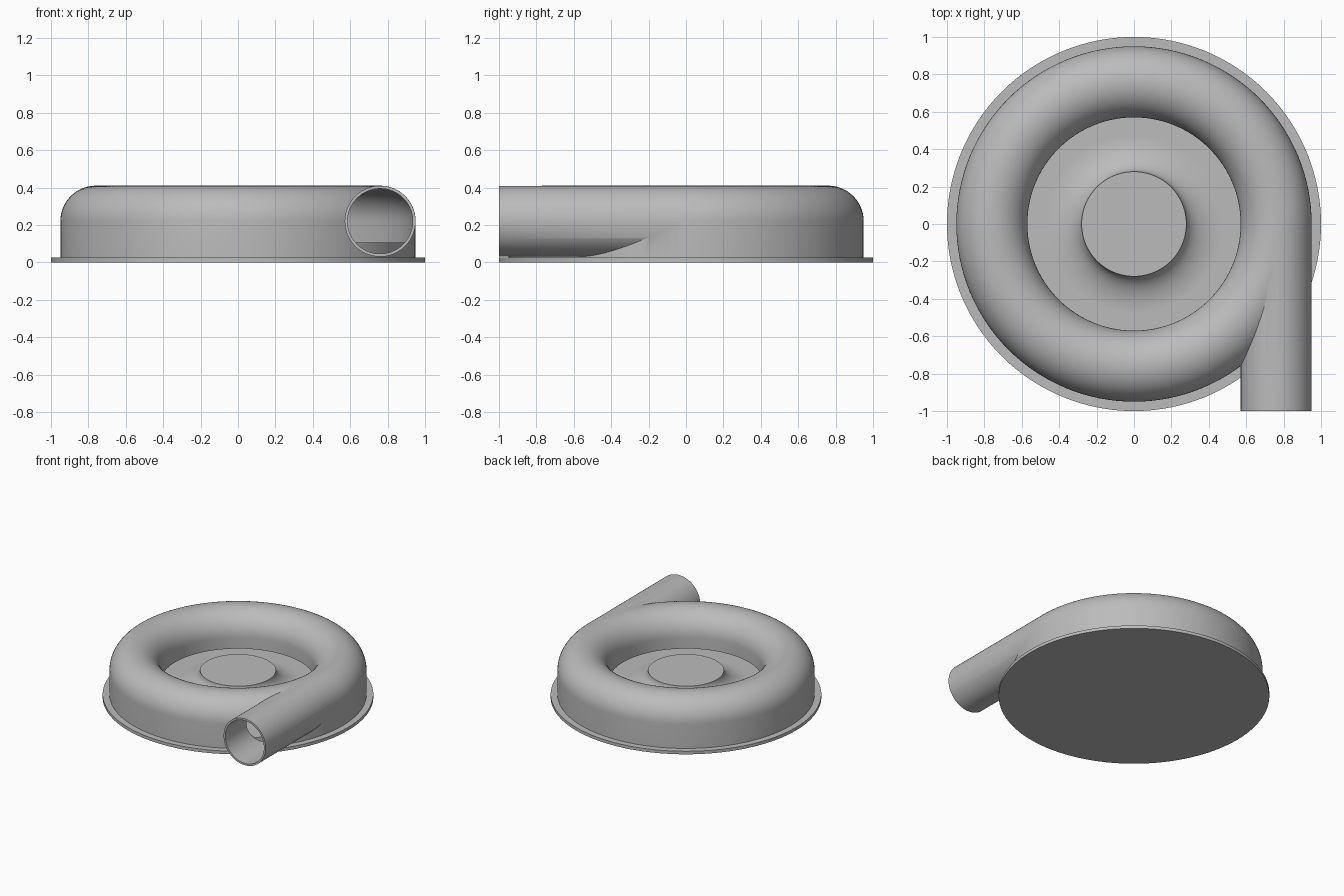
import bpy, bmesh, math
from mathutils import Matrix, Vector

old = bpy.data.objects.get("Cube")
if old:
    bpy.data.objects.remove(old, do_unlink=True)

SEGMENTS = 128
TUBE_X, TUBE_Z, TUBE_R, WALL = 0.76, 0.22, 0.19, 0.015

grey = bpy.data.materials.new("metal_grey")
grey.use_nodes = True
colour = (0.5, 0.5, 0.5, 1)
grey.diffuse_color = colour
grey.node_tree.nodes["Principled BSDF"].inputs["Base Color"].default_value = colour


def make_object(name, bm):
    bmesh.ops.recalc_face_normals(bm, faces=bm.faces)
    mesh = bpy.data.meshes.new(name)
    bm.to_mesh(mesh)
    bm.free()
    mesh.materials.append(grey)
    obj = bpy.data.objects.new(name, mesh)
    bpy.context.collection.objects.link(obj)
    return obj


def lathe(name, profile):
    """Revolve a closed (radius, height) outline about z."""
    bm = bmesh.new()
    rings = []
    for i in range(SEGMENTS):
        a = 2 * math.pi * i / SEGMENTS
        rings.append([bm.verts.new((r * math.cos(a), r * math.sin(a), z)) for r, z in profile])
    n = len(profile)
    for i, ring in enumerate(rings):
        nxt = rings[(i + 1) % SEGMENTS]
        for j in range(n):
            k = (j + 1) % n
            if profile[j][0] or profile[k][0]:
                bm.faces.new((ring[j], nxt[j], nxt[k], ring[k]))
    bmesh.ops.remove_doubles(bm, verts=bm.verts, dist=1e-5)
    return make_object(name, bm)


def arc(cx, cz, rx, rz, start, end, steps=28):
    angles = [math.radians(start + (end - start) * i / steps) for i in range(steps + 1)]
    return [(cx + rx * math.cos(a), cz + rz * math.sin(a)) for a in angles]


def rod(name, radius, y0, y1):
    """Cylinder along y on the outlet axis."""
    bm = bmesh.new()
    place = Matrix.Translation(Vector((TUBE_X, (y0 + y1) / 2, TUBE_Z)))
    bmesh.ops.create_cone(bm, cap_ends=True, segments=96, radius1=radius, radius2=radius,
                          depth=y1 - y0, matrix=place @ Matrix.Rotation(math.pi / 2, 4, 'X'))
    return make_object(name, bm)


def smooth(obj):
    bpy.ops.object.select_all(action='DESELECT')
    obj.select_set(True)
    bpy.context.view_layer.objects.active = obj
    bpy.ops.object.shade_smooth_by_angle(angle=math.radians(30))


# Base flange, raised floor and flared central hub
hub_flare = arc(0.48, 0.22, 0.20, 0.115, 270, 180)
base = lathe("base_plate_and_hub",
             [(0, 0), (1, 0), (1, 0.025), (0.94, 0.025), (0.94, 0.105)] + hub_flare + [(0, 0.22)])

# Ring housing: rounded top, straight outer wall, inner lip
housing = lathe("ring_housing",
                [(0.57, 0.02)] + arc(TUBE_X, TUBE_Z, TUBE_R, TUBE_R, 180, 0) + [(0.95, 0.02)])

# Outlet pipe and the cutters for the hollow inside
outlet = rod("outlet_pipe", TUBE_R - 0.0005, -1, -0.005)
inner = TUBE_R - WALL
cavity = lathe("cavity_cutter",
               [(0.5, -0.1), (0.5, 0.13), (TUBE_X - inner, 0.13)]
               + arc(TUBE_X, TUBE_Z, inner, inner, 180, 0) + [(TUBE_X + inner, -0.1)])
bore = rod("bore_cutter", inner - 0.001, -1.1, -0.02)

for part, operation in ((outlet, 'UNION'), (cavity, 'DIFFERENCE'), (bore, 'DIFFERENCE')):
    mod = housing.modifiers.new(part.name, 'BOOLEAN')
    mod.operation = operation
    mod.solver = 'EXACT'
    mod.object = part

# Bake the cuts and drop the helpers
graph = bpy.context.evaluated_depsgraph_get()
baked = bpy.data.meshes.new_from_object(housing.evaluated_get(graph))
housing.modifiers.clear()
housing.data = baked
for helper in (outlet, cavity, bore):
    bpy.data.objects.remove(helper, do_unlink=True)

for obj in (base, housing):
    smooth(obj)
